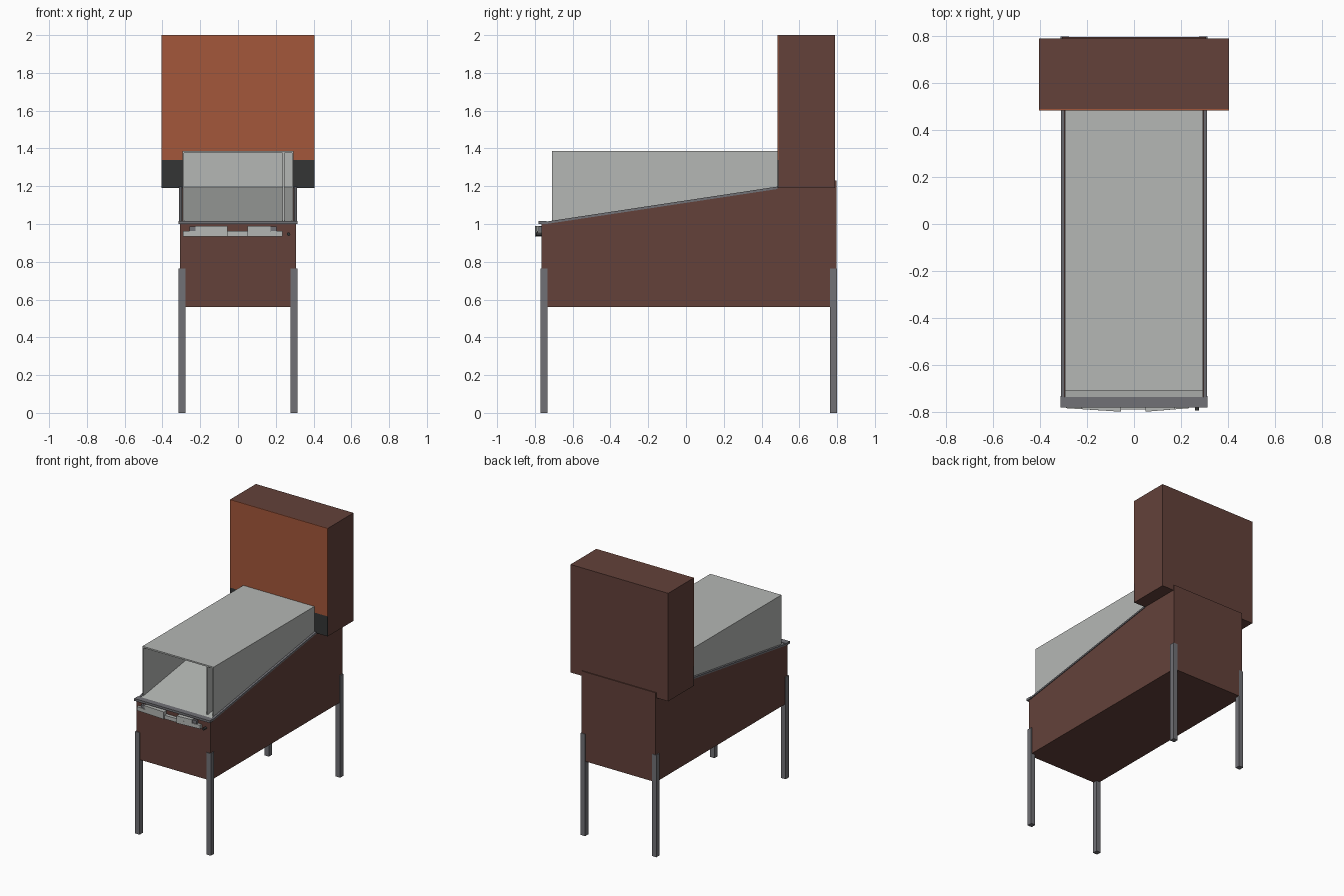
import bpy, bmesh

if "Cube" in bpy.data.objects:
    bpy.data.objects.remove(bpy.data.objects["Cube"])


def material(name, rgb):
    m = bpy.data.materials.new(name)
    m.diffuse_color = (*rgb, 1)
    m.use_nodes = True
    m.node_tree.nodes["Principled BSDF"].inputs["Base Color"].default_value = m.diffuse_color
    return m


BROWN = material("brown_cabinet", (0.125, 0.053, 0.042))
ORANGE = material("orange_panel", (0.37, 0.095, 0.043))
PALE = material("pale_grey", (0.46, 0.475, 0.46))
METAL = material("grey_metal", (0.165, 0.165, 0.18))
DARK = material("dark_grey", (0.034, 0.035, 0.035))


def prism(name, points, axis, lo, hi, mat):
    """Extrude a 2D outline: axis 'x' takes (y, z) points, axis 'z' takes (x, y)."""
    bm = bmesh.new()

    def place(p, t):
        return (t, p[0], p[1]) if axis == 'x' else (p[0], p[1], t)

    a = [bm.verts.new(place(p, lo)) for p in points]
    b = [bm.verts.new(place(p, hi)) for p in points]
    bm.faces.new(a)
    bm.faces.new(b)
    n = len(points)
    for i in range(n):
        j = (i + 1) % n
        bm.faces.new((a[i], a[j], b[j], b[i]))
    bmesh.ops.recalc_face_normals(bm, faces=bm.faces)
    me = bpy.data.meshes.new(name)
    bm.to_mesh(me)
    bm.free()
    me.materials.append(mat)
    ob = bpy.data.objects.new(name, me)
    bpy.context.collection.objects.link(ob)
    return ob


def box(name, x, y, z, mat):
    outline = [(x[0], y[0]), (x[1], y[0]), (x[1], y[1]), (x[0], y[1])]
    return prism(name, outline, 'z', z[0], z[1], mat)


def slope(y):
    """Height of the sloping cabinet top."""
    return 1.0 + (y + 0.765) * 0.19 / 1.255


def sloped_strip(name, x, y0, y1, low, high, mat):
    pts = [(y0, slope(y0) + low), (y1, slope(y1) + low),
           (y1, slope(y1) + high), (y0, slope(y0) + high)]
    return prism(name, pts, 'x', x[0], x[1], mat)


# Lower cabinet with raised back lip
prism("cabinet", [(-0.765, 0.56), (0.797, 0.56), (0.797, 1.23), (0.79, 1.23),
                  (0.79, 1.19), (0.49, 1.19), (-0.765, 1.0)],
      'x', -0.307, 0.307, BROWN)

# Tall display box with its front panels
box("display_box", (-0.405, 0.405), (0.49, 0.79), (1.19, 2.0), BROWN)
box("display_panel", (-0.405, 0.405), (0.484, 0.49), (1.34, 2.0), ORANGE)
box("speaker_panel", (-0.405, 0.405), (0.484, 0.49), (1.19, 1.34), DARK)

# Legs and side rails, one per side
for s, side in ((-1, "left"), (1, "right")):
    leg_x = sorted((s * 0.277, s * 0.314))
    box(f"front_{side}_leg", leg_x, (-0.77, -0.732), (0, 0.765), METAL)
    box(f"back_{side}_leg", leg_x, (0.762, 0.80), (0, 0.765), METAL)
    sloped_strip(f"{side}_rail", sorted((s * 0.296, s * 0.312)),
                 -0.74, 0.484, -0.004, 0.009, METAL)

# Front bar
box("front_bar", (-0.314, 0.314), (-0.782, -0.738), (0.999, 1.016), METAL)

# Sloping playing surface and the open-fronted cover above it
sloped_strip("play_surface", (-0.293, 0.293), -0.738, 0.484, -0.004, 0.007, PALE)
box("cover_top", (-0.295, 0.295), (-0.71, 0.484), (1.375, 1.386), PALE)
box("cover_back", (-0.285, 0.285), (0.474, 0.484), (1.188, 1.375), PALE)
for name, x in (("cover_left_wall", (-0.295, -0.287)),
                ("cover_right_wall", (0.285, 0.295)),
                ("lane_divider", (0.236, 0.245))):
    prism(name, [(-0.71, slope(-0.71)), (0.484, slope(0.484)),
                 (0.484, 1.375), (-0.71, 1.375)], 'x', x[0], x[1], PALE)

# Tapered front trim, thickest toward the middle
prism("left_trim", [(-0.29, -0.765), (-0.29, -0.785), (-0.056, -0.80),
                    (-0.056, -0.765)], 'z', 0.935, 0.963, PALE)
prism("left_trim_block", [(-0.225, -0.765), (-0.225, -0.789), (-0.056, -0.80),
                          (-0.056, -0.765)], 'z', 0.963, 0.99, PALE)
prism("right_trim", [(0.05, -0.765), (0.05, -0.80), (0.235, -0.785),
                     (0.235, -0.765)], 'z', 0.935, 0.963, PALE)
prism("right_trim_block", [(0.05, -0.765), (0.05, -0.80), (0.172, -0.79),
                           (0.172, -0.765)], 'z', 0.963, 0.99, PALE)
box("middle_trim", (-0.056, 0.05), (-0.79, -0.765), (0.935, 0.963), PALE)
for x in ((-0.257, -0.225), (0.172, 0.205)):
    box("trim_tab", x, (-0.782, -0.765), (0.963, 0.987), METAL)

# Launch knob
bpy.ops.mesh.primitive_cylinder_add(vertices=12, radius=0.009, depth=0.03,
                                    location=(0.268, -0.78, 0.946),
                                    rotation=(1.5708, 0, 0))
knob = bpy.context.object
knob.name = "launch_knob"
knob.data.materials.append(DARK)
bpy.ops.object.shade_smooth_by_angle()
